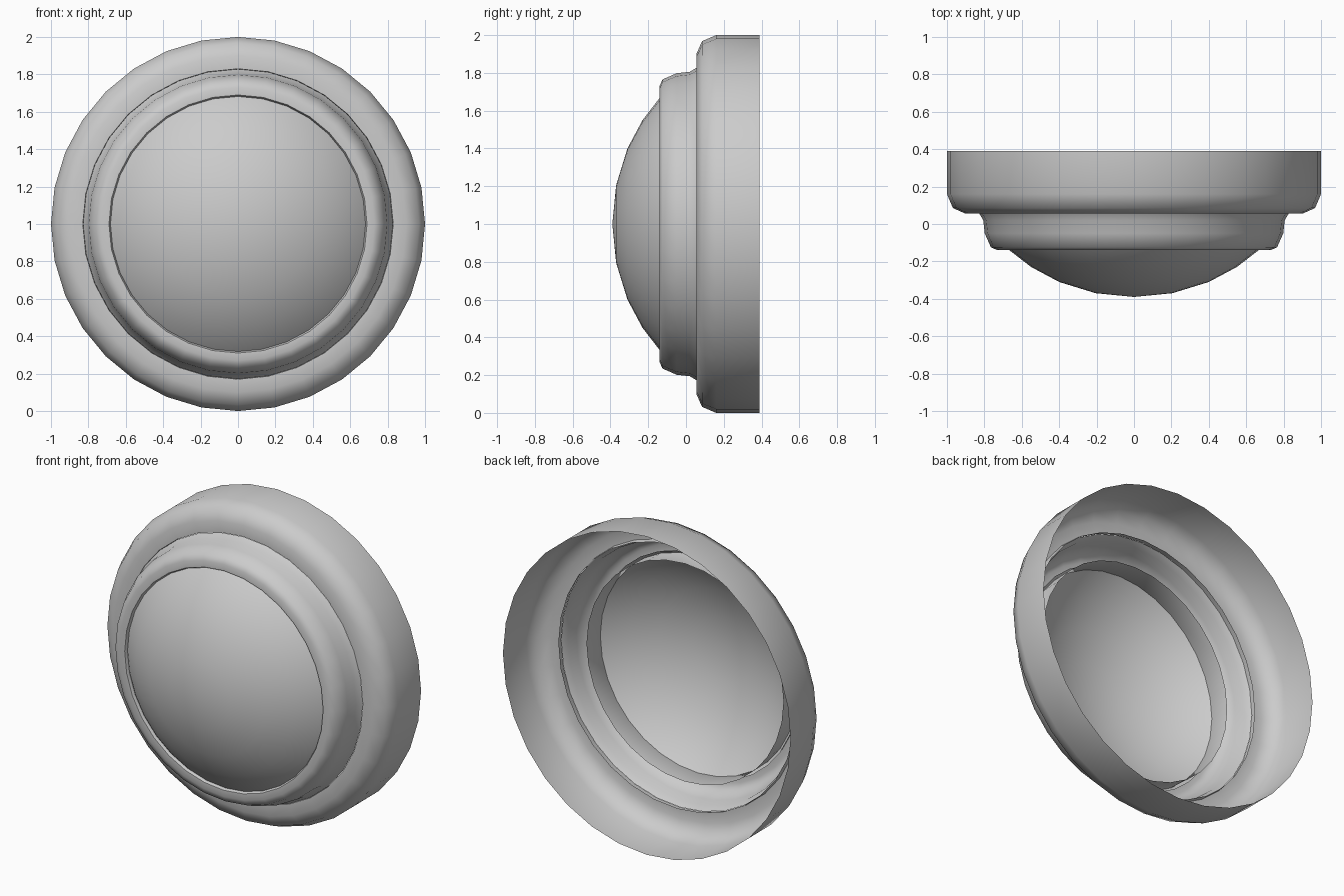
import bpy, bmesh, math

if "Cube" in bpy.data.objects:
    bpy.data.objects.remove(bpy.data.objects["Cube"])

SIDES = 32
CENTRE_Z = 1.0


def lathe(name, profile, sharp_angle):
    """Revolve (radius, y) points about the y axis into an open shell."""
    bm = bmesh.new()
    rings = []
    for r, y in profile:
        if r == 0:
            rings.append([bm.verts.new((0, y, CENTRE_Z))] * SIDES)
            continue
        rings.append([bm.verts.new((r * math.cos(math.tau * i / SIDES), y,
                                    CENTRE_Z + r * math.sin(math.tau * i / SIDES)))
                      for i in range(SIDES)])
    for a, b in zip(rings, rings[1:]):
        for i in range(SIDES):
            j = (i + 1) % SIDES
            quad = [a[i], a[j], b[j], b[i]]
            bm.faces.new(list(dict.fromkeys(quad)))
    bmesh.ops.recalc_face_normals(bm, faces=bm.faces)
    # The outside of the shell faces the front
    if sum(f.normal.y * f.calc_area() for f in bm.faces) > 0:
        bmesh.ops.reverse_faces(bm, faces=bm.faces)
    mesh = bpy.data.meshes.new(name)
    bm.to_mesh(mesh)
    bm.free()
    obj = bpy.data.objects.new(name, mesh)
    bpy.context.collection.objects.link(obj)
    bpy.ops.object.select_all(action='DESELECT')
    obj.select_set(True)
    bpy.context.view_layer.objects.active = obj
    bpy.ops.object.shade_smooth_by_angle(angle=math.radians(sharp_angle))
    return obj


# Outer housing: open at the back, rounded shoulder, short inward lip
lathe("outer_housing", [(1.0, 0.39), (1.0, 0.16), (0.968, 0.085),
                        (0.90, 0.055), (0.83, 0.055), (0.825, 0.09)], 50)

# Stepped bezel: flared base, rounded front edge, lip running back inside
lathe("inner_bezel", [(0.828, 0.057), (0.806, 0.02), (0.798, -0.05),
                      (0.765, -0.125), (0.73, -0.14), (0.69, -0.14),
                      (0.682, -0.125), (0.685, 0.01)], 60)

# Domed lens
lathe("lens_dome", [(0.70, -0.105), (0.66, -0.145), (0.55, -0.23), (0.40, -0.31),
                    (0.205, -0.37), (0, -0.39)], 50)
